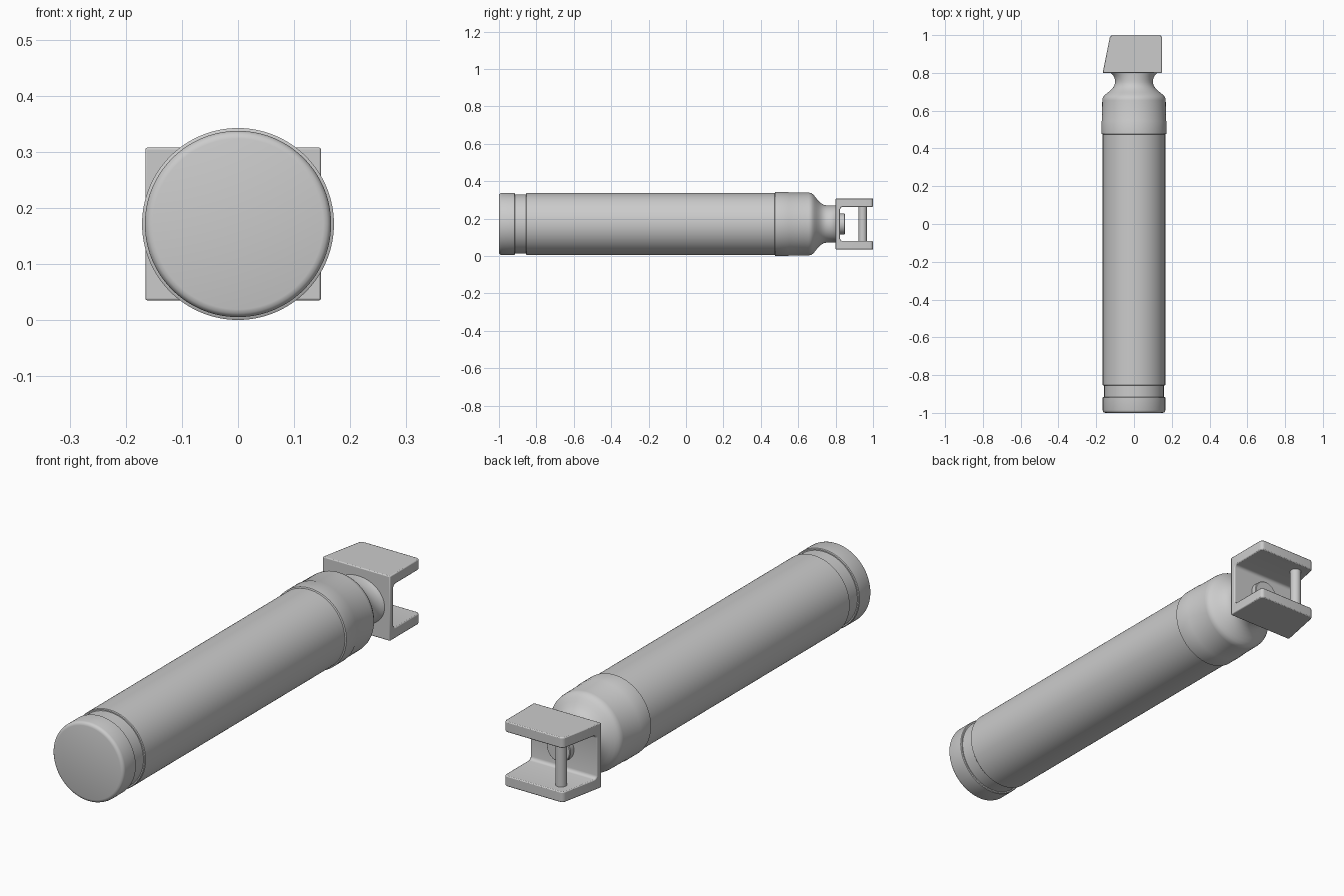
import bpy, bmesh, math

if "Cube" in bpy.data.objects:
    bpy.data.objects.remove(bpy.data.objects["Cube"])

ZC = 0.1715   # height of the long axis
SEG = 96


def finish(name, bm, angle=35):
    bmesh.ops.recalc_face_normals(bm, faces=bm.faces[:])
    me = bpy.data.meshes.new(name)
    bm.to_mesh(me)
    bm.free()
    ob = bpy.data.objects.new(name, me)
    bpy.context.collection.objects.link(ob)
    bpy.ops.object.select_all(action='DESELECT')
    ob.select_set(True)
    bpy.context.view_layer.objects.active = ob
    bpy.ops.object.shade_smooth_by_angle(angle=math.radians(angle))
    return ob


def lathe(name, profile, seg=SEG):
    """Revolve (y, radius_x, radius_z) points about the long axis, with capped ends."""
    bm = bmesh.new()
    rings = []
    for y, rx, rz in profile:
        rings.append([bm.verts.new((rx * math.cos(2 * math.pi * i / seg), y,
                                    ZC + rz * math.sin(2 * math.pi * i / seg)))
                      for i in range(seg)])
    for a, b in zip(rings, rings[1:]):
        for i in range(seg):
            j = (i + 1) % seg
            bm.faces.new((a[i], a[j], b[j], b[i]))
    bm.faces.new(rings[0])
    bm.faces.new(rings[-1])
    return finish(name, bm)


def rnd(points):
    return [(y, r, r) for y, r in points]


# Rounded end cap
lathe("end_cap", rnd([(-1.0, 0.152), (-0.998, 0.159), (-0.993, 0.164), (-0.986, 0.166),
                      (-0.918, 0.166), (-0.915, 0.163)]))
# Recessed groove ring
lathe("groove_ring", rnd([(-0.92, 0.158), (-0.85, 0.158)]))
# Main tube
lathe("main_tube", rnd([(-0.855, 0.163), (-0.852, 0.166), (0.48, 0.166)]))
# Collar with shoulder, neck and a sideways flare at the bracket
collar = rnd([(0.474, 0.166), (0.477, 0.171), (0.545, 0.171), (0.55, 0.169), (0.655, 0.168),
              (0.667, 0.166), (0.677, 0.160), (0.687, 0.150), (0.698, 0.136), (0.710, 0.122),
              (0.722, 0.111), (0.736, 0.103), (0.75, 0.100)])
collar += [(0.765, 0.101, 0.099), (0.78, 0.106, 0.099),
           (0.79, 0.113, 0.099), (0.803, 0.126, 0.1)]
lathe("collar_and_neck", collar)

# Channel bracket: C profile in y-z, swept in x, slanted on the left side
Y0, Y1, YI = 0.80, 1.0, 0.824
HO, HI, F = 0.1365, 0.092, 0.014
upper = [(Y0, HO), (Y1, HO), (Y1, HI), (YI + F, HI)]
upper += [(YI + F - F * math.sin(t), HI - F + F * math.cos(t))
          for t in (math.pi / 8, math.pi / 4, 3 * math.pi / 8, math.pi / 2)]
prof = upper + [(y, -h) for y, h in reversed(upper)]
bm = bmesh.new()
left = [bm.verts.new((-0.166 + 0.04 * (y - Y0) / (Y1 - Y0), y, ZC + h)) for y, h in prof]
right = [bm.verts.new((0.148, y, ZC + h)) for y, h in prof]
bm.faces.new(left)
bm.faces.new(right)
for i in range(len(prof)):
    j = (i + 1) % len(prof)
    bm.faces.new((left[i], left[j], right[j], right[i]))
# Round the free vertical corners of the two arms
bm.edges.ensure_lookup_table()
corners = [e for e in bm.edges
           if all(abs(v.co.y - Y1) < 1e-5 for v in e.verts)
           and abs(e.verts[0].co.x - e.verts[1].co.x) < 1e-5]
bmesh.ops.bevel(bm, geom=corners, offset=0.015, segments=5, profile=0.5, affect='EDGES')
bracket = finish("bracket", bm)
bev = bracket.modifiers.new("edge_rounding", 'BEVEL')
bev.width = 0.004
bev.segments = 2
bev.limit_method = 'ANGLE'
bev.angle_limit = math.radians(50)

# Bolt head inside the bracket
lathe("bolt_head", rnd([(0.815, 0.055), (0.847, 0.055), (0.85, 0.052)]), 48)

# Upright pin between the arms
bm = bmesh.new()
bmesh.ops.create_cone(bm, cap_ends=True, segments=32, radius1=0.0225, radius2=0.0225,
                      depth=2 * HI + 0.02)
bmesh.ops.translate(bm, verts=bm.verts[:], vec=(-0.08, 0.945, ZC))
finish("upright_pin", bm)
